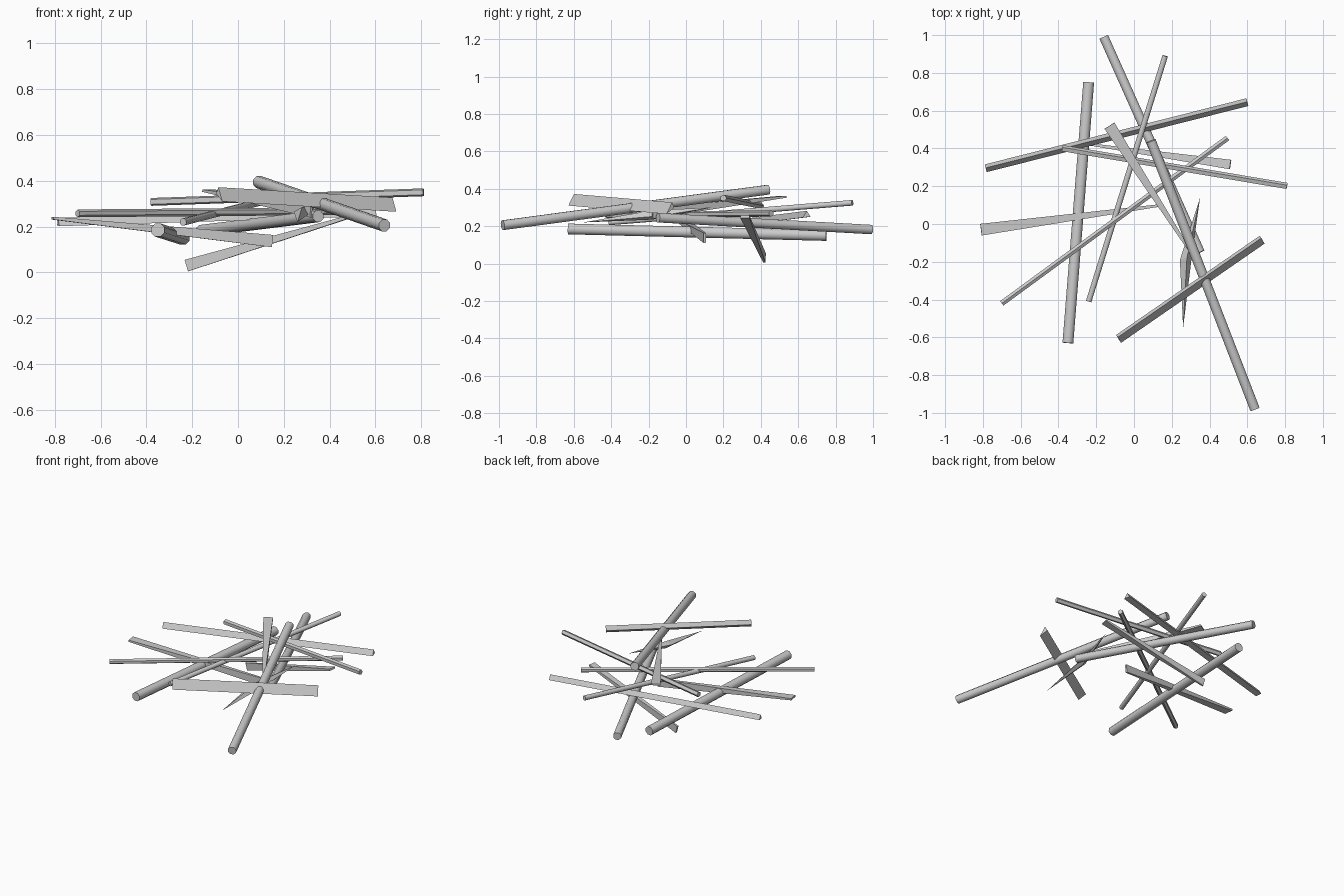
import bpy, bmesh, math
from mathutils import Vector

if "Cube" in bpy.data.objects:
    bpy.data.objects.remove(bpy.data.objects["Cube"])

wood = bpy.data.materials.new("pale grey")
wood.diffuse_color = (0.6, 0.6, 0.6, 1)
wood.use_nodes = True
wood.node_tree.nodes["Principled BSDF"].inputs["Base Color"].default_value = wood.diffuse_color


def finish(name, bm, smooth):
    bmesh.ops.recalc_face_normals(bm, faces=bm.faces)
    mesh = bpy.data.meshes.new(name)
    bm.to_mesh(mesh)
    bm.free()
    mesh.materials.append(wood)
    obj = bpy.data.objects.new(name, mesh)
    bpy.context.collection.objects.link(obj)
    if smooth:
        bpy.ops.object.select_all(action='DESELECT')
        obj.select_set(True)
        bpy.context.view_layer.objects.active = obj
        bpy.ops.object.shade_smooth_by_angle(angle=math.radians(50))


def stick(name, start, end, section_a, section_b=None, smooth=False):
    """Loft a (sideways, upward) section from start to end."""
    a, b = Vector(start), Vector(end)
    d = (b - a).normalized()
    side = d.cross(Vector((0, 0, 1))).normalized()
    up = side.cross(d)
    bm = bmesh.new()
    rings = [[bm.verts.new(p + side * s + up * u) for s, u in sec]
             for p, sec in ((a, section_a), (b, section_b or section_a))]
    n = len(section_a)
    for i in range(n):
        j = (i + 1) % n
        bm.faces.new((rings[0][i], rings[0][j], rings[1][j], rings[1][i]))
    for ring in rings:
        bm.faces.new(ring)
    finish(name, bm, smooth)


def round_section(r, n=8):
    return [(r * math.cos(math.tau * (i + .5) / n), r * math.sin(math.tau * (i + .5) / n))
            for i in range(n)]


def box(w, h):
    return [(w, h), (-w, h), (-w, -h), (w, -h)]


# Rounded twigs: name, start, end, radius
for name, a, b, r in [
    ("thick_stick_left", (-.35, -.63, .185), (-.24, .75, .15), .031),
    ("thick_stick_back", (-.16, .99, .182), (.35, -.15, .245), .027),
    ("thick_stick_front", (.64, -.98, .205), (.09, .44, .395), .028),
    ("thin_stick_steep", (.165, .89, .325), (-.24, -.41, .22), .016),
]:
    stick(name, a, b, round_section(r), smooth=True)

# Thin faceted twigs
stick("thin_stick_diagonal", (-.70, -.42, .258), (.495, .455, .268), round_section(.017, 6))
stick("thin_stick_cross", (-.38, .40, .308), (.81, .20, .35), round_section(.018, 5))

# Split sticks with a triangular section
stick("split_stick_right", (-.08, -.61, .34), (.68, -.085, .295),
      [(.022, -.03), (-.012, .032), (-.027, .004)])
stick("split_stick_back", (-.785, .295, .218), (.60, .645, .262),
      [(.021, -.016), (-.002, .02), (-.021, -.012)])

# Wedge splinters: one end flat, the other end on edge
stick("wedge_splinter_left", (-.81, -.03, .237), (.15, .10, .137), box(.031, .006), box(.006, .027))
stick("wedge_splinter_middle", (-.13, .52, .357), (.32, -.18, .27), box(.031, .005), box(.005, .03))
stick("wedge_splinter_low", (-.225, .42, .030), (.51, .315, .25), box(.006, .026), box(.025, .006))

# Short pointed sliver
bm = bmesh.new()
v = [bm.verts.new(c) for c in ((.35, .14, .30), (.31, -.14, .255), (.26, -.55, .22),
                               (.243, -.19, .265), (.28, -.18, .285), (.28, -.18, .235))]
for i in range(4):
    bm.faces.new((v[i], v[(i + 1) % 4], v[4]))
    bm.faces.new((v[(i + 1) % 4], v[i], v[5]))
finish("pointed_sliver", bm, False)
